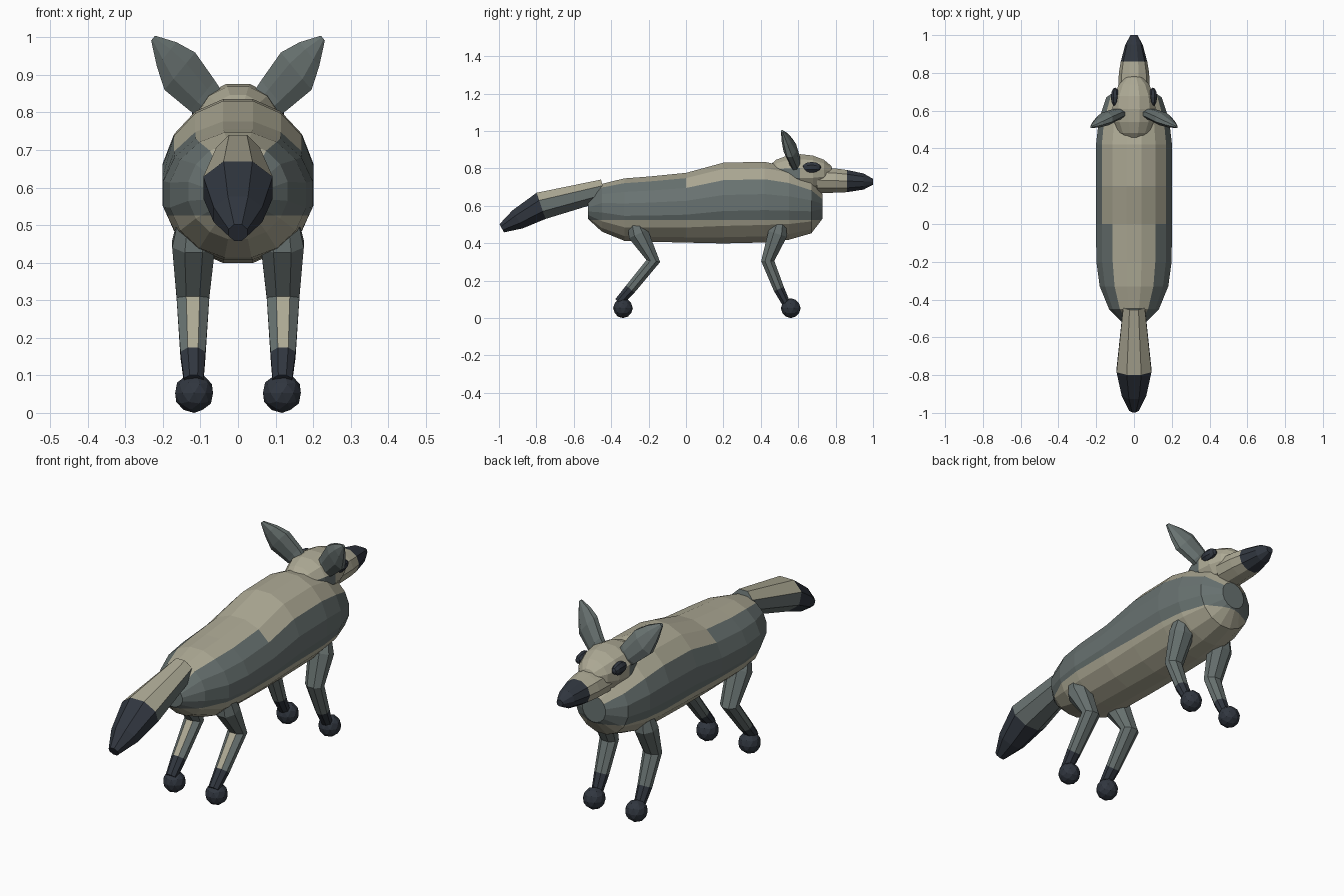
import bpy, bmesh
from math import sin, cos, pi
from mathutils import Vector, Matrix

if "Cube" in bpy.data.objects:
    bpy.data.objects.remove(bpy.data.objects["Cube"], do_unlink=True)


def material(name, color):
    m = bpy.data.materials.new(name)
    m.use_nodes = True
    m.diffuse_color = (*color, 1)
    bsdf = next(n for n in m.node_tree.nodes if n.type == 'BSDF_PRINCIPLED')
    bsdf.inputs["Base Color"].default_value = (*color, 1)
    return m


MATS = [material("tan fur", (0.42, 0.40, 0.30)),
        material("grey fur", (0.14, 0.17, 0.165)),
        material("dark fur", (0.03, 0.037, 0.05))]
TAN, GREY, DARK = range(3)
X, Y, Z = Vector((1, 0, 0)), Vector((0, 1, 0)), Vector((0, 0, 1))


def finish(name, bm, rule):
    """Turn a bmesh into an object, colouring each face by a rule."""
    bmesh.ops.recalc_face_normals(bm, faces=bm.faces)
    bm.normal_update()
    for f in bm.faces:
        f.material_index = rule(f.calc_center_median(), f.normal)
    me = bpy.data.meshes.new(name)
    bm.to_mesh(me)
    bm.free()
    for m in MATS:
        me.materials.append(m)
    ob = bpy.data.objects.new(name, me)
    bpy.context.collection.objects.link(ob)
    return ob


def loft(rings, sides):
    """Skin flat-topped elliptical rings given as (centre, u, v)."""
    bm = bmesh.new()
    loops = []
    for c, u, v in rings:
        angles = [2 * pi * (i + 0.5) / sides for i in range(sides)]
        loops.append([bm.verts.new(c + u * sin(a) + v * cos(a)) for a in angles])
    for a, b in zip(loops, loops[1:]):
        for i in range(sides):
            j = (i + 1) % sides
            bm.faces.new((a[i], a[j], b[j], b[i]))
    bm.faces.new(loops[0])
    bm.faces.new(loops[-1])
    return bm


def upright(profile):
    """Rings along y from (y, half width, low z, high z)."""
    return [(Vector((0, y, (lo + hi) / 2)), X * w, Z * (hi - lo) / 2)
            for y, w, lo, hi in profile]


def along(path):
    """Rings square to a path from (x, y, z, half width, half height)."""
    pts = [Vector(p[:3]) for p in path]
    rings = []
    for i, p in enumerate(path):
        t = (pts[min(i + 1, len(pts) - 1)] - pts[max(i - 1, 0)]).normalized()
        rings.append((pts[i], X * p[3], X.cross(t).normalized() * p[4]))
    return rings


def ellipsoid(name, centre, size, rule, segs=12, rows=8):
    bm = bmesh.new()
    bmesh.ops.create_uvsphere(bm, u_segments=segs, v_segments=rows, radius=1)
    turn = Matrix.Rotation(pi / 2, 4, 'X') @ Matrix.Rotation(pi / segs, 4, 'Z')
    bm.transform(Matrix.Translation(centre) @ Matrix.Diagonal((*size, 1)) @ turn)
    return finish(name, bm, rule)


# Body: grey flanks with a tan back and belly
bm = loft(upright([(-0.525, 0.06, 0.53, 0.63), (-0.45, 0.135, 0.46, 0.72),
                   (-0.33, 0.185, 0.41, 0.75), (-0.2, 0.203, 0.405, 0.76),
                   (0, 0.205, 0.4, 0.78), (0.2, 0.205, 0.395, 0.835),
                   (0.42, 0.205, 0.4, 0.84), (0.55, 0.19, 0.415, 0.81),
                   (0.67, 0.15, 0.45, 0.75), (0.73, 0.065, 0.53, 0.665)]), 16)
bmesh.ops.bisect_plane(bm, geom=bm.verts[:] + bm.edges[:] + bm.faces[:],
                       plane_co=(0, 0, 0.525), plane_no=Z)


def body_rule(c, n):
    back = c.z - 0.6 > 0.02 + 0.7 * abs(c.x)
    return TAN if c.z < 0.525 or back else GREY


finish("body", bm, body_rule)

# Head and muzzle
ellipsoid("head", (0, 0.61, 0.775), (0.118, 0.18, 0.105),
          lambda c, n: GREY if c.z < 0.79 and c.y < 0.64 else TAN)
finish("muzzle", loft(upright([(0.7, 0.085, 0.665, 0.81), (0.8, 0.08, 0.667, 0.803),
                               (0.86, 0.07, 0.67, 0.795), (0.95, 0.046, 0.685, 0.775),
                               (1, 0.018, 0.712, 0.745)]), 10),
       lambda c, n: DARK if c.y > 0.86 else TAN)

# Tail: tan on top, dark tip
finish("tail", loft(along([(0, -0.44, 0.685, 0.062, 0.062), (0, -0.775, 0.6, 0.1, 0.08),
                           (0, -0.9, 0.528, 0.07, 0.06), (0, -0.985, 0.48, 0.027, 0.027)]), 8),
       lambda c, n: DARK if c.y < -0.775 else TAN if n.z > 0.5 else GREY)


def leg_rule(c, n):
    if c.z < 0.17:
        return DARK
    return TAN if c.y < 0 and c.z < 0.3 and n.z > 0.55 else GREY


for s, side in ((1, "left"), (-1, "right")):
    # Ears: flattened cones leaning outwards
    across = Vector((0.63 * s, 0, -0.77))
    ear = [(0.06, 0.585, 0.81, 0.045, 0.025), (0.095, 0.58, 0.845, 0.057, 0.032),
           (0.155, 0.555, 0.91, 0.07, 0.036), (0.19, 0.535, 0.955, 0.045, 0.025),
           (0.226, 0.515, 0.998, 0.009, 0.008)]
    finish(side + "_ear", loft([(Vector((x * s, y, z)), across * w, Y * d)
                                for x, y, z, w, d in ear], 8), lambda c, n: GREY)
    # Eyes
    ellipsoid(side + "_eye", (0.1 * s, 0.672, 0.806), (0.024, 0.05, 0.031),
              lambda c, n: DARK, 8, 6)
    # Legs: bent tubes with dark socks
    legs = {"fore": [(0.115, 0.505, 0.52, 0.045, 0.035), (0.118, 0.49, 0.45, 0.062, 0.056),
                     (0.12, 0.437, 0.305, 0.047, 0.038), (0.12, 0.497, 0.155, 0.036, 0.031),
                     (0.118, 0.535, 0.08, 0.028, 0.024)],
            "hind": [(0.115, -0.28, 0.53, 0.045, 0.035), (0.118, -0.255, 0.45, 0.062, 0.06),
                     (0.12, -0.175, 0.305, 0.047, 0.04), (0.12, -0.298, 0.155, 0.036, 0.032),
                     (0.118, -0.36, 0.085, 0.028, 0.026)]}
    for kind, path in legs.items():
        mirrored = [(x * s, *rest) for x, *rest in path]
        finish(f"{side}_{kind}_leg", loft(along(mirrored), 8), leg_rule)
        # Ball feet
        bm = bmesh.new()
        bmesh.ops.create_icosphere(bm, subdivisions=2, radius=0.053)
        y = 0.56 if kind == "fore" else -0.337
        bm.transform(Matrix.Translation((0.117 * s, y, 0.053)))
        finish(f"{side}_{kind}_foot", bm, lambda c, n: DARK)
